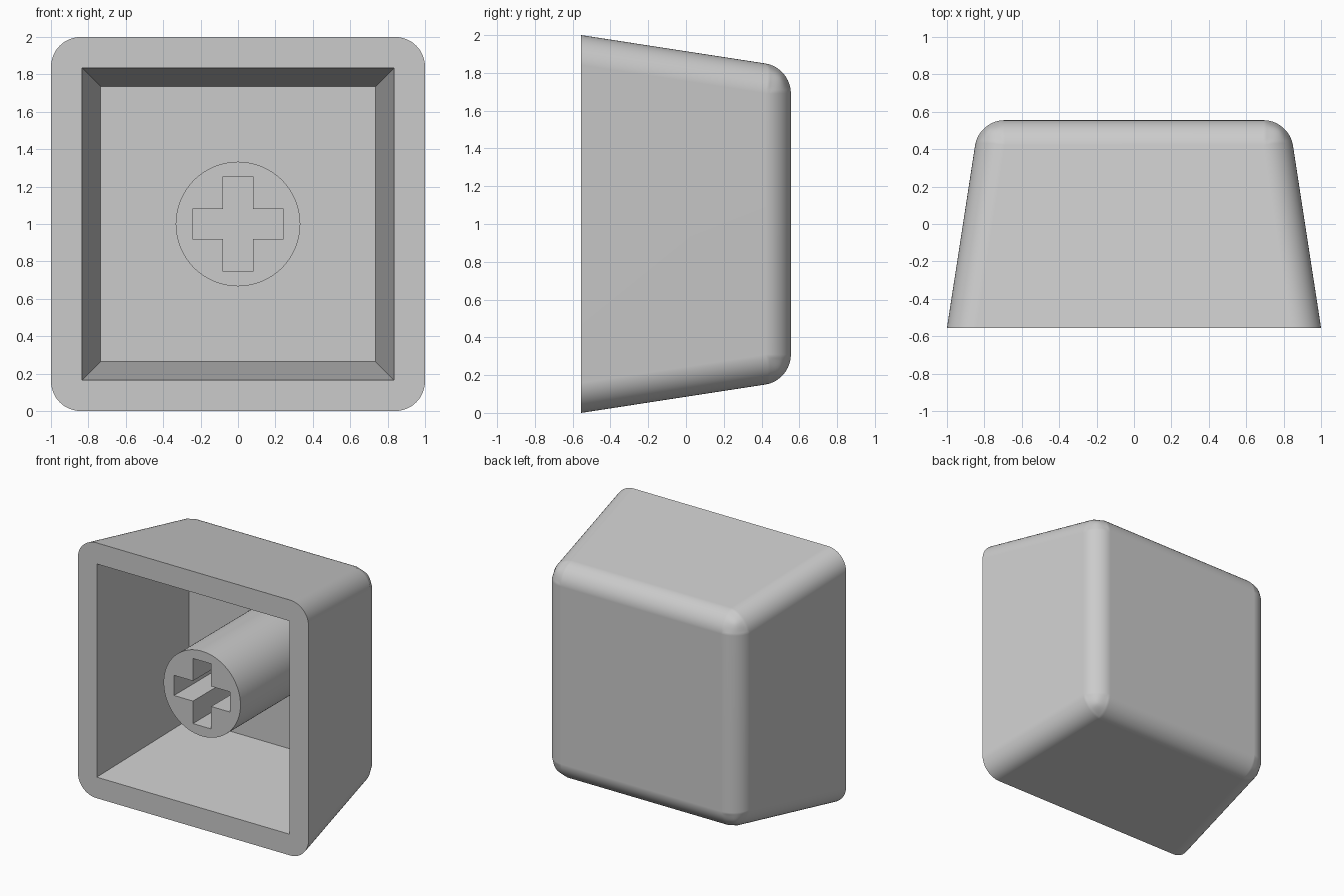
import bpy
import bmesh
import math
from mathutils import Matrix

if "Cube" in bpy.data.objects:
    bpy.data.objects.remove(bpy.data.objects["Cube"])

CENTRE_Z = 1.0
RIM_Y, BACK_Y = -0.555, 0.555    # open rim and closed back
FLOOR_Y = 0.445                  # inner floor of the hollow
STEM_Y = -0.445                  # front end of the stem

grey = bpy.data.materials.new("light grey plastic")
grey.use_nodes = True
colour = (0.6, 0.6, 0.6, 1)
grey.diffuse_color = colour
grey.node_tree.nodes["Principled BSDF"].inputs["Base Color"].default_value = colour


def make_object(name, bm):
    bmesh.ops.recalc_face_normals(bm, faces=bm.faces)
    mesh = bpy.data.meshes.new(name)
    bm.to_mesh(mesh)
    bm.free()
    obj = bpy.data.objects.new(name, mesh)
    bpy.context.collection.objects.link(obj)
    mesh.materials.append(grey)
    return obj


def block(name, front_y, back_y, front_half, back_half):
    """Box along y whose (x, z) half sizes go from front to back."""
    bm = bmesh.new()
    bmesh.ops.create_cube(bm, size=2)
    for v in bm.verts:
        half = front_half if v.co.y < 0 else back_half
        v.co = (v.co.x * half[0],
                front_y if v.co.y < 0 else back_y,
                CENTRE_Z + v.co.z * half[1])
    return make_object(name, bm)


def cut(obj, cutter):
    cutter.hide_render = True
    mod = obj.modifiers.new("cut", 'BOOLEAN')
    mod.operation = 'DIFFERENCE'
    mod.solver = 'EXACT'
    mod.object = cutter


def finish(obj, cutters):
    """Bake the modifiers, drop the cutters and smooth the rounded areas."""
    graph = bpy.context.evaluated_depsgraph_get()
    graph.update()
    obj.data = bpy.data.meshes.new_from_object(obj.evaluated_get(graph))
    obj.modifiers.clear()
    for cutter in cutters:
        bpy.data.objects.remove(cutter)
    bpy.ops.object.select_all(action='DESELECT')
    obj.select_set(True)
    bpy.context.view_layer.objects.active = obj
    bpy.ops.object.shade_smooth_by_angle(angle=math.radians(30))
    normals = obj.modifiers.new("even shading", 'WEIGHTED_NORMAL')
    normals.keep_sharp = True


# Tapered shell, rounded everywhere except around the open rim
shell = block("cap_shell", RIM_Y, BACK_Y, (1, 1), (0.829, 0.829))
bm = bmesh.new()
bm.from_mesh(shell.data)
weight = bm.edges.layers.float.new("bevel_weight_edge")
for e in bm.edges:
    ys = [v.co.y for v in e.verts]
    if min(ys) > 0:
        e[weight] = 0.85         # edges of the back face
    elif max(ys) > 0:
        e[weight] = 1.0          # long corner edges
bm.to_mesh(shell.data)
bm.free()
bevel = shell.modifiers.new("rounding", 'BEVEL')
bevel.limit_method = 'WEIGHT'
bevel.width = 0.158
bevel.segments = 12

# Hollow inside, its slope carried on a little past the rim
hollow = block("hollow_cutter", RIM_Y - 0.1, FLOOR_Y,
               (0.845, 0.845), (0.735, 0.735))
cut(shell, hollow)
finish(shell, [hollow])

# Round stem in the middle
bm = bmesh.new()
bmesh.ops.create_cone(bm, cap_ends=True, segments=96, radius1=0.333,
                      radius2=0.333, depth=FLOOR_Y + 0.01 - STEM_Y)
bm.transform(Matrix.Translation((0, (STEM_Y + FLOOR_Y + 0.01) / 2, CENTRE_Z))
             @ Matrix.Rotation(math.pi / 2, 4, 'X'))
stem = make_object("stem", bm)

# Cross-shaped socket in the stem
bars = []
for name, half in (("upright", (0.079, 0.255)), ("level", (0.243, 0.079))):
    bar = block(name + "_slot_cutter", STEM_Y - 0.1, FLOOR_Y - 0.005, half, half)
    cut(stem, bar)
    bars.append(bar)
finish(stem, bars)
